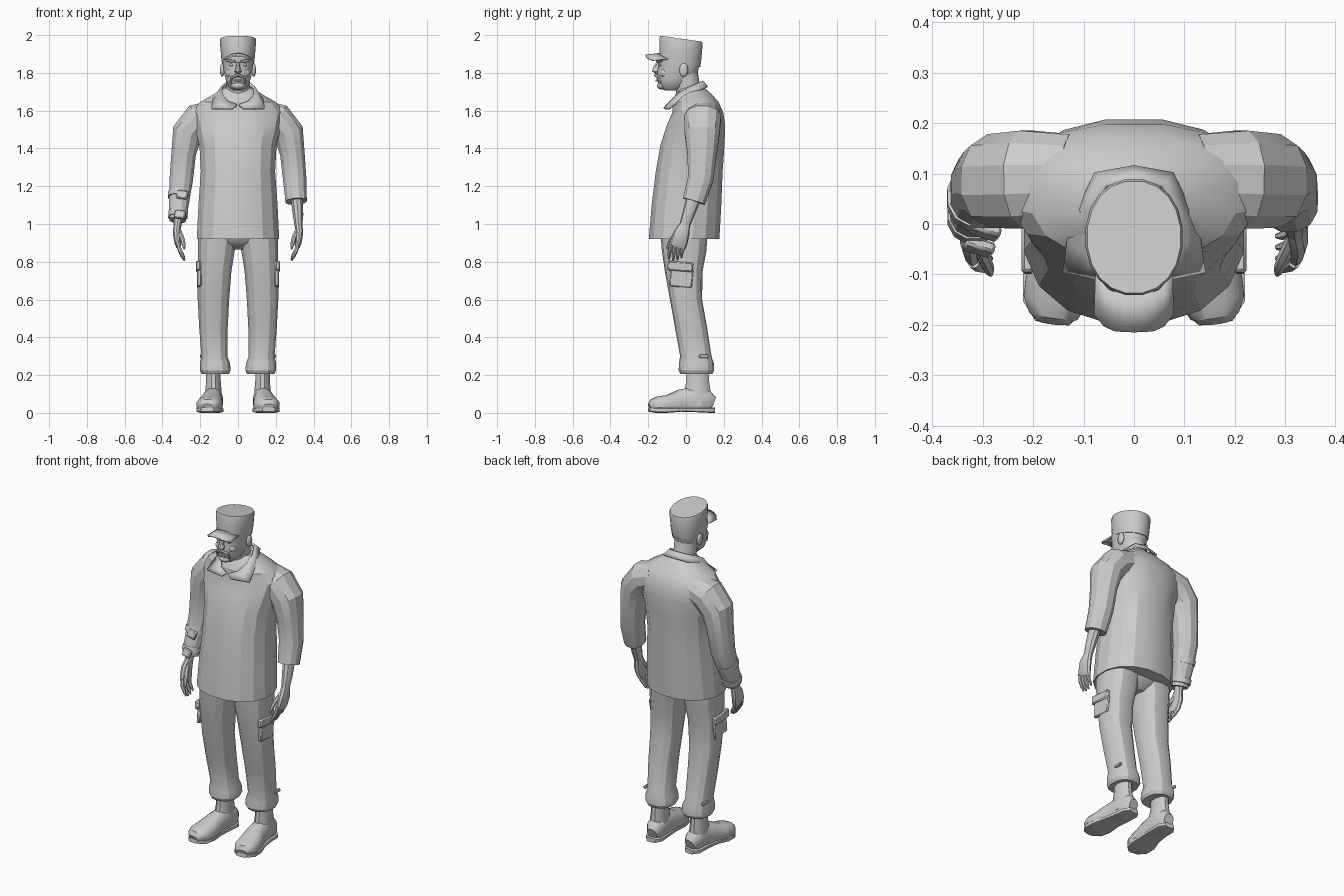
import bpy, bmesh, math
from mathutils import Vector as V, Matrix


def finish(name, bm, angle=28):
    bmesh.ops.recalc_face_normals(bm, faces=bm.faces)
    me = bpy.data.meshes.new(name)
    bm.to_mesh(me)
    bm.free()
    ob = bpy.data.objects.new(name, me)
    bpy.context.collection.objects.link(ob)
    bpy.ops.object.select_all(action='DESELECT')
    ob.select_set(True)
    bpy.context.view_layer.objects.active = ob
    bpy.ops.object.shade_smooth_by_angle(angle=math.radians(angle))
    return ob


def loft(name, rings, n=12, p=2.0, follow=False, ref=(0, 1, 0), s=1, floor=None, angle=35):
    """Skin rings (x, y, z, half width, half depth[, tilt]); follow turns them along the path."""
    bm, loops = bmesh.new(), []
    pts = [V(r[:3]) for r in rings]
    for i, r in enumerate(rings):
        u, v = V((1, 0, 0)), V((0, 1, 0))
        if follow:
            t = (pts[min(i + 1, len(pts) - 1)] - pts[max(i - 1, 0)]).normalized()
            v = V(ref)
            v = (v - t * v.dot(t)).normalized()
            u = v.cross(t)
        elif len(r) > 5:
            v = V((0, math.cos(r[5]), math.sin(r[5])))
        loop = []
        for k in range(n):
            a = 2 * math.pi * (k + .5) / n
            c, d = math.cos(a), math.sin(a)
            co = (pts[i] + u * r[3] * math.copysign(abs(c) ** (2 / p), c)
                  + v * r[4] * math.copysign(abs(d) ** (2 / p), d))
            if floor is not None:
                co.z = max(co.z, floor)
            co.x *= s
            loop.append(bm.verts.new(co))
        loops.append(loop)
    for a, b in zip(loops, loops[1:]):
        for k in range(n):
            bm.faces.new((a[k], a[(k + 1) % n], b[(k + 1) % n], b[k]))
    bm.faces.new(loops[0])
    bm.faces.new(loops[-1])
    return finish(name, bm, angle)


def strip(name, inner, outer, thick):
    """Ribbon between two matching edges, given thickness."""
    bm = bmesh.new()
    a = [bm.verts.new(q) for q in inner]
    b = [bm.verts.new(q) for q in outer]
    for i in range(len(a) - 1):
        bm.faces.new((a[i], a[i + 1], b[i + 1], b[i]))
    m = finish(name, bm).modifiers.new('thickness', 'SOLIDIFY')
    m.thickness, m.offset = thick, 0


def box(name, loc, size, rot=(0, 0, 0)):
    bm = bmesh.new()
    bmesh.ops.create_cube(bm, size=1)
    bmesh.ops.scale(bm, vec=size, verts=bm.verts)
    ob = finish(name, bm)
    ob.location, ob.rotation_euler = loc, rot
    m = ob.modifiers.new('bevel', 'BEVEL')
    m.width, m.segments = min(size) * .25, 1


def ball(name, loc, size):
    bm = bmesh.new()
    bmesh.ops.create_uvsphere(bm, u_segments=12, v_segments=8, radius=1)
    bmesh.ops.scale(bm, vec=size, verts=bm.verts)
    finish(name, bm, 60).location = loc


# Jacket body: z, front y, back y, half width
body = [(.92, -.20, .18, .222), (1.1, -.185, .19, .213), (1.28, -.163, .197, .2),
        (1.42, -.138, .207, .208), (1.52, -.105, .21, .235), (1.59, -.075, .2, .25),
        (1.645, -.075, .175, .205), (1.69, -.055, .135, .125), (1.72, -.03, .10, .08)]
loft('jacket_body', [(0, (f + b) / 2, z, w, (b - f) / 2) for z, f, b, w in body], 16, 2.25, angle=22)

# Folded collar
ci = [(0, .085, 1.755), (.055, .075, 1.75), (.085, .02, 1.725), (.083, -.04, 1.69),
      (.055, -.08, 1.65), (.005, -.1, 1.63)]
co = [(0, .112, 1.725), (.075, .10, 1.72), (.108, .03, 1.69), (.13, -.03, 1.66),
      (.14, -.092, 1.61), (.03, -.115, 1.61)]
flip = lambda pts: [(-x, y, z) for x, y, z in pts[:0:-1]] + pts
strip('collar', flip(ci), flip(co), .012)

# Trouser seat
loft('trouser_seat', [(0, -.005, .865, .05, .06), (0, -.01, .90, .12, .105),
                      (0, -.01, .94, .2, .125), (0, -.01, .99, .2, .125)], 16, 2.4)

for s, side in ((1, 'left'), (-1, 'right')):
    # Trouser leg with gathered hem
    loft(side + '_trouser_leg',
         [(.108, -.01, .96, .105, .125), (.115, -.01, .86, .1, .118), (.124, -.012, .75, .091, .1),
          (.13, 0, .6, .085, .085), (.13, .027, .45, .077, .085), (.125, .052, .3, .07, .083),
          (.122, .055, .265, .081, .092), (.12, .055, .225, .083, .094), (.12, .055, .207, .074, .084)],
         14, 2.3, s=s, angle=24)
    box(side + '_cargo_flap', (s * .21, -.03, .775), (.026, .135, .05), (-.08, 0, 0))
    box(side + '_cargo_pocket', (s * .205, -.025, .715), (.022, .12, .1), (-.1, 0, 0))
    box(side + '_hem_tab', (s * .193, .095, .3), (.014, .05, .018))

    # Boot: shaft, foot and sole
    loft(side + '_boot_shaft', [(.13, .06, .25, .04, .06), (.13, .062, .17, .04, .062),
                                (.13, .06, .1, .046, .075), (.13, .055, .04, .05, .08)], 12, s=s)
    loft(side + '_boot_foot',
         [(.125, .145, .05, .035, .03), (.127, .12, .06, .06, .048), (.13, .04, .065, .075, .05),
          (.137, -.03, .055, .07, .055), (.147, -.09, .045, .053, .067), (.155, -.15, .042, .045, .066),
          (.16, -.18, .038, .035, .05), (.162, -.194, .033, .015, .03)],
         12, 2.4, True, (1, 0, 0), s, .012)
    loft(side + '_boot_sole',
         [(.126, .152, .014, .014, .03), (.128, .12, .014, .014, .053), (.132, .04, .016, .012, .055),
          (.14, -.03, .017, .011, .06), (.15, -.1, .015, .015, .073), (.157, -.16, .015, .015, .066),
          (.162, -.196, .018, .012, .035)], 8, 4, True, (1, 0, 0), s, 0)

    # Sleeve: three-quarter on one arm, full length on the other
    sleeve = [(.12, .09, 1.585, .075, .09), (.21, .088, 1.555, .088, .1), (.268, .085, 1.485, .083, .096),
              (.288, .085, 1.37, .067, .08), (.3, .078, 1.24, .064, .07)]
    sleeve += ([(.308, .042, 1.12, .058, .062)] if s > 0 else
               [(.312, .042, 1.12, .055, .058), (.32, .005, 1.02, .045, .046)])
    loft(side + '_sleeve', sleeve, 12, 2.2, True, s=s, angle=24)

    # Forearm, palm, fingers, thumb
    loft(side + '_forearm', [(.31, .045, 1.15, .034, .04), (.318, .012, 1.05, .029, .032),
                             (.32, -.008, .99, .021, .028)], 10, 2, True, s=s)
    loft(side + '_palm', [(.32, -.004, 1.0, .02, .027), (.325, -.022, .955, .021, .042),
                          (.32, -.037, .905, .018, .046), (.314, -.045, .88, .013, .044)], 10, 2.4, True, s=s)
    for i in range(4):
        y, drop = -.077 + i * .022, (.008, 0, .002, .014)[i]
        loft(f'{side}_finger_{i + 1}', [(.318, y, .905, .012, .011), (.308, y - .008, .86, .011, .011),
                                       (.294, y - .012, .828 + drop, .009, .009),
                                       (.283, y - .013, .806 + drop, .005, .005)], 7, 2, True, s=s)
    loft(side + '_thumb', [(.315, -.03, .97, .014, .014), (.297, -.066, .93, .013, .014),
                           (.287, -.09, .892, .011, .011), (.284, -.1, .868, .005, .005)], 7, 2, True, s=s)

    # Ear, eye, brow, cheek
    ball(side + '_ear', (s * .083, -.012, 1.815), (.012, .024, .036))
    ball(side + '_eye', (s * .034, -.134, 1.842), (.014, .01, .007))
    box(side + '_brow', (s * .036, -.14, 1.863), (.05, .022, .014), (0, s * -.1, s * .35))
    ball(side + '_cheek', (s * .042, -.115, 1.80), (.022, .024, .024))

# Wrist straps and pouch on the full-length sleeve
for i, (z, y, r) in enumerate([(1.155, .05, .06), (1.05, .018, .053)]):
    loft(f'sleeve_strap_{i + 1}', [(-.311 - i * .006, y + .006, z + .014, r, r + .005),
                                   (-.312 - i * .006, y - .004, z - .014, r, r + .005)], 12, 2.2, True)
    box(f'strap_tab_{i + 1}', (-.295 - i * .012, y - .063, z), (.06, .022, .045), (-.35, .1, -.3))

# Neck and head
loft('neck', [(0, .03, 1.63, .068, .075), (0, .01, 1.72, .063, .066), (0, -.015, 1.82, .066, .075)], 14)
head = [(1.708, -.115, -.04, .03), (1.728, -.142, 0, .053), (1.765, -.155, .045, .067),
        (1.81, -.153, .066, .077), (1.838, -.146, .072, .081), (1.865, -.15, .073, .085), (1.9, -.145, .073, .085)]
loft('head', [(0, (f + b) / 2, z, w, (b - f) / 2) for z, f, b, w in head], 16, 2.25)
loft('nose', [(0, -.143, 1.858, .01, .014), (0, -.156, 1.83, .012, .02),
              (0, -.16, 1.808, .02, .022), (0, -.15, 1.798, .014, .014)], 8)
loft('moustache', [(-.04, -.138, 1.745, .006, .006), (-.034, -.145, 1.775, .009, .01), (0, -.158, 1.788, .01, .012),
                   (.034, -.145, 1.775, .009, .01), (.04, -.138, 1.745, .006, .006)], 8, 2, True)
box('lower_lip', (0, -.153, 1.759), (.042, .018, .01))
ball('chin_beard', (0, -.125, 1.733), (.038, .03, .022))

# Cap crown, band and peak
loft('cap_crown', [(0, -.033, 1.853, .086, .112, -.2), (0, -.03, 1.885, .09, .114, -.19),
                   (0, -.026, 1.97, .097, .117, -.14), (0, -.026, 1.981, .093, .113, -.14)], 20, 2.15, angle=30)
us = [i / 4 for i in range(-4, 5)]
strip('cap_peak', [(.074 * u, -.035 - .1 * math.sqrt(1 - (.8 * u) ** 2), 1.902 - .03 * u * u) for u in us],
      [(.077 * u, -.214 + .035 * u ** 4, 1.892 - .025 * u * u) for u in us], .008)
